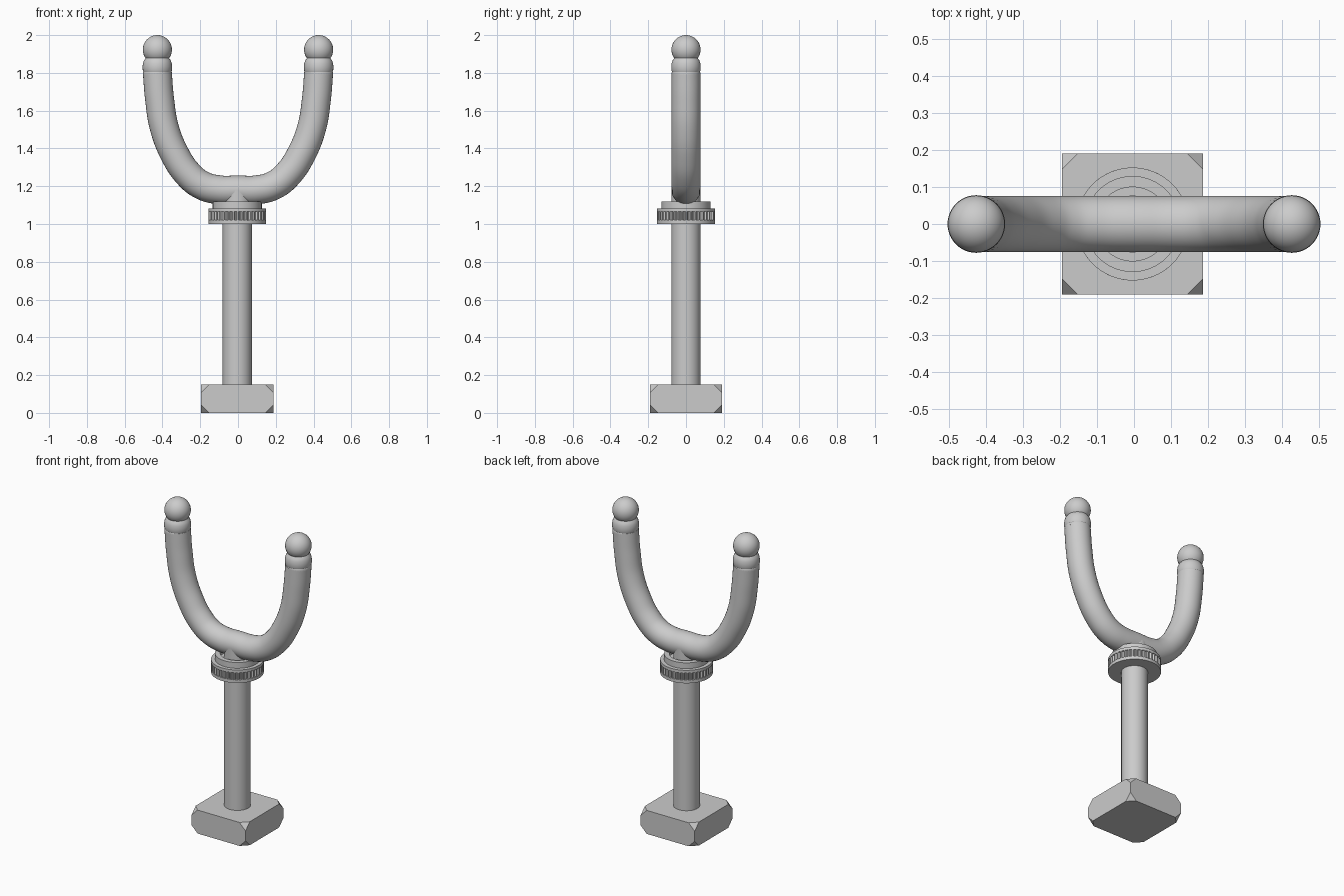
import bpy, bmesh, math

if "Cube" in bpy.data.objects:
    bpy.data.objects.remove(bpy.data.objects["Cube"])

AXIS_X = -0.004


def finish(obj, smooth=True):
    bpy.ops.object.select_all(action='DESELECT')
    obj.select_set(True)
    bpy.context.view_layer.objects.active = obj
    if smooth:
        bpy.ops.object.shade_smooth_by_angle(angle=math.radians(30))
    return obj


def from_bmesh(name, bm, smooth=True):
    bmesh.ops.recalc_face_normals(bm, faces=bm.faces)
    mesh = bpy.data.meshes.new(name)
    bm.to_mesh(mesh)
    bm.free()
    obj = bpy.data.objects.new(name, mesh)
    bpy.context.collection.objects.link(obj)
    return finish(obj, smooth)


def lathe(name, profile, x=AXIS_X, sides=64, radius_at=None):
    """Revolve (radius, z) points; both ends are capped."""
    bm = bmesh.new()
    rings = []
    for r, z in profile:
        ring = []
        for i in range(sides):
            a = 2 * math.pi * i / sides
            k = radius_at(i) if radius_at else 1
            ring.append(bm.verts.new((x + r * k * math.cos(a), r * k * math.sin(a), z)))
        rings.append(ring)
    for low, high in zip(rings, rings[1:]):
        for i in range(sides):
            j = (i + 1) % sides
            bm.faces.new((low[i], low[j], high[j], high[i]))
    bm.faces.new(rings[0])
    bm.faces.new(rings[-1])
    return from_bmesh(name, bm)


# Square foot with its eight corners cut off
bm = bmesh.new()
bmesh.ops.create_cube(bm, size=1)
for v in bm.verts:
    v.co = (v.co.x * 0.382 + AXIS_X, v.co.y * 0.382, v.co.z * 0.15 + 0.075)
bmesh.ops.bevel(bm, geom=bm.verts[:], offset=0.043, segments=1, affect='VERTICES')
from_bmesh("foot_block", bm, smooth=False)

# Shaft, and the neck joining it to the fork
lathe("shaft", [(0.077, 0.14), (0.077, 1.01)])
lathe("neck", [(0.077, 1.0), (0.077, 1.18)])

# Collar: flanges, toothed band and stepped top with a recess
lathe("collar_lower_flange", [(0.153, 1.0), (0.153, 1.02)])
lathe("collar_toothed_band", [(0.153, 1.018), (0.153, 1.067)], sides=160,
      radius_at=lambda i: 1.0 if i % 4 < 2 else 0.94)
lathe("collar_upper_flange", [(0.153, 1.065), (0.153, 1.083)])
lathe("collar_top_ring", [(0.13, 1.07), (0.13, 1.12), (0.10, 1.12), (0.10, 1.09)])

# Fork arms with rounded tips and balls, left and right
ARM = [(0, 1.18), (0.10, 1.181), (0.19, 1.205), (0.265, 1.265),
       (0.335, 1.37), (0.39, 1.51), (0.415, 1.66), (0.427, 1.80)]
TIP = [(0.076, 1.79), (0.0765, 1.80), (0.0745, 1.806), (0.0775, 1.815),
       (0.078, 1.835), (0.076, 1.852), (0.071, 1.866), (0.062, 1.878), (0.045, 1.884)]
for side, s in (("left", -1), ("right", 1)):
    curve = bpy.data.curves.new(side + "_arm", 'CURVE')
    curve.dimensions = '3D'
    curve.bevel_depth = 0.0765
    curve.bevel_resolution = 14
    curve.resolution_u = 8
    curve.use_fill_caps = True
    spline = curve.splines.new('BEZIER')
    spline.bezier_points.add(len(ARM) - 1)
    for p, (x, z) in zip(spline.bezier_points, ARM):
        p.co = (s * x, 0, z)
        p.handle_left_type = p.handle_right_type = 'AUTO'
    arm = bpy.data.objects.new(side + "_arm", curve)
    bpy.context.collection.objects.link(arm)
    finish(arm, smooth=False)
    bpy.ops.object.convert(target='MESH')
    finish(bpy.context.object)

    lathe(side + "_tip", TIP, x=s * 0.427, sides=48)
    bpy.ops.mesh.primitive_uv_sphere_add(segments=48, ring_count=24, radius=0.077,
                                         location=(s * 0.427, 0, 1.923))
    bpy.context.object.name = side + "_ball"
    finish(bpy.context.object)
